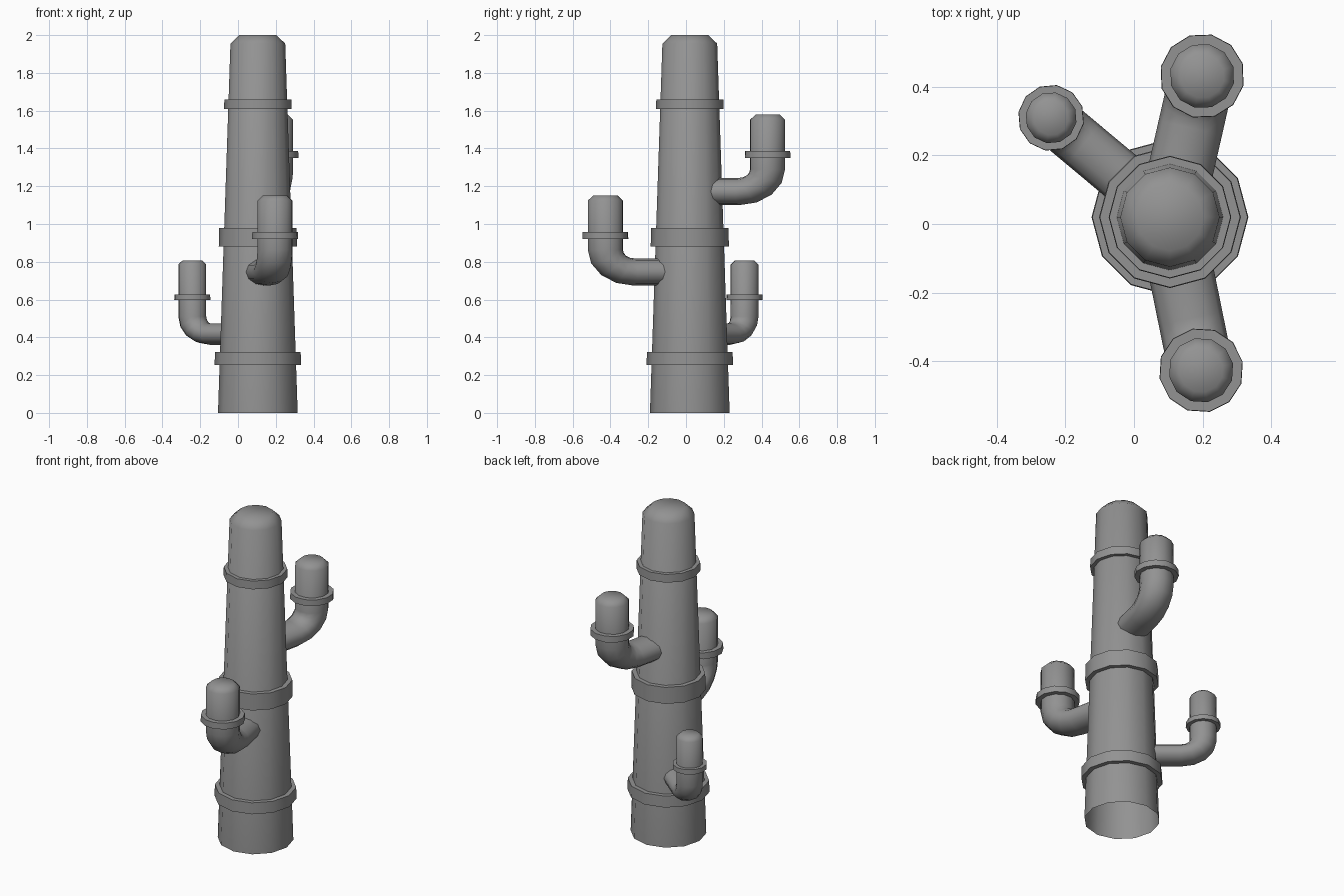
import bpy, bmesh, math
from mathutils import Vector

if "Cube" in bpy.data.objects:
    bpy.data.objects.remove(bpy.data.objects["Cube"])

N = 12
CX, CY = 0.105, 0.02

# dark grey paint
grey = bpy.data.materials.new("dark_grey")
grey.diffuse_color = (0.29, 0.29, 0.29, 1)
grey.use_nodes = True
grey.node_tree.nodes["Principled BSDF"].inputs["Base Color"].default_value = grey.diffuse_color


def skin(name, rings, closed=False, cap_end=False, angle=35):
    """Skin a list of vertex rings into a mesh."""
    bm = bmesh.new()
    loops = [[bm.verts.new(p) for p in ring] for ring in rings]
    pairs = list(zip(loops, loops[1:]))
    if closed:
        pairs.append((loops[-1], loops[0]))
    for a, b in pairs:
        for i in range(N):
            j = (i + 1) % N
            bm.faces.new((a[i], a[j], b[j], b[i]))
    if cap_end:
        bm.faces.new(loops[-1])
    bmesh.ops.recalc_face_normals(bm, faces=bm.faces)
    me = bpy.data.meshes.new(name)
    bm.to_mesh(me)
    bm.free()
    me.materials.append(grey)
    ob = bpy.data.objects.new(name, me)
    bpy.context.collection.objects.link(ob)
    bpy.ops.object.select_all(action='DESELECT')
    ob.select_set(True)
    bpy.context.view_layer.objects.active = ob
    bpy.ops.object.shade_smooth_by_angle(angle=math.radians(angle))
    return ob


def circle(x, y, z, r, turn=0.0):
    return [(x + r * math.cos(turn + i * math.tau / N),
             y + r * math.sin(turn + i * math.tau / N), z) for i in range(N)]


def collar(name, x, y, z0, z1, r_out, r_in, turn=0.0):
    prof = [(r_in, z0), (r_out, z0), (r_out * 0.99, z1), (r_in, z1)]
    skin(name, [circle(x, y, z, r, turn) for r, z in prof], closed=True)


# tapered trunk, open below, with a chamfered smooth top
trunk = [(0.211, 0), (0.145, 1.955), (0.098, 2.0)]
skin("trunk", [circle(CX, CY, z, r) for r, z in trunk], cap_end=True, angle=60)

# trunk bands
for i, (z0, z1, r) in enumerate([(0.254, 0.323, 0.229), (0.88, 0.98, 0.207),
                                 (1.61, 1.66, 0.179)]):
    collar(f"trunk_band_{i + 1}", CX, CY, z0, z1, r, r - 0.05)


def arm(name, ex, ey, z, r, c0, c1, top, rc):
    """Elbow pipe from the trunk to (ex, ey), flattened vertically, with collar."""
    out = Vector((ex - CX, ey - CY, 0))
    reach = out.length
    d = out.normalized()
    s = Vector((-d.y, d.x, 0))
    up = Vector((0, 0, 0.76))
    base = Vector((CX, CY, z))
    bend = 1.63 * r
    # stations: distance out, height, tilt, radius
    st = [(0.06, 0, 0, r)]
    for k in range(5):
        a = k / 4 * math.pi / 2
        st.append((reach - bend + bend * math.sin(a), bend * (1 - math.cos(a)), a, r))
    for dz, f in ((-0.3 * r, 1), (0, 0.68)):
        st.append((reach, (top + dz - z) / 0.76, math.pi / 2, r * f))
    rings = []
    for u, h, a, rad in st:
        n = d * math.sin(a) - up * math.cos(a)
        c = base + d * u + up * h
        rings.append([c + rad * (n * math.cos(t) + s * math.sin(t))
                      for t in (i * math.tau / N for i in range(N))])
    skin(name, rings, cap_end=True, angle=60)
    collar(name + "_collar", ex, ey, c0, c1, rc, r * 0.8, math.atan2(d.y, d.x))


# three arms
arm("upper_arm", 0.199, 0.432, 1.172, 0.095, 1.349, 1.386, 1.58, 0.124)
arm("middle_arm", 0.196, -0.427, 0.746, 0.095, 0.92, 0.958, 1.152, 0.124)
arm("lower_arm", -0.242, 0.31, 0.417, 0.075, 0.598, 0.627, 0.808, 0.097)
